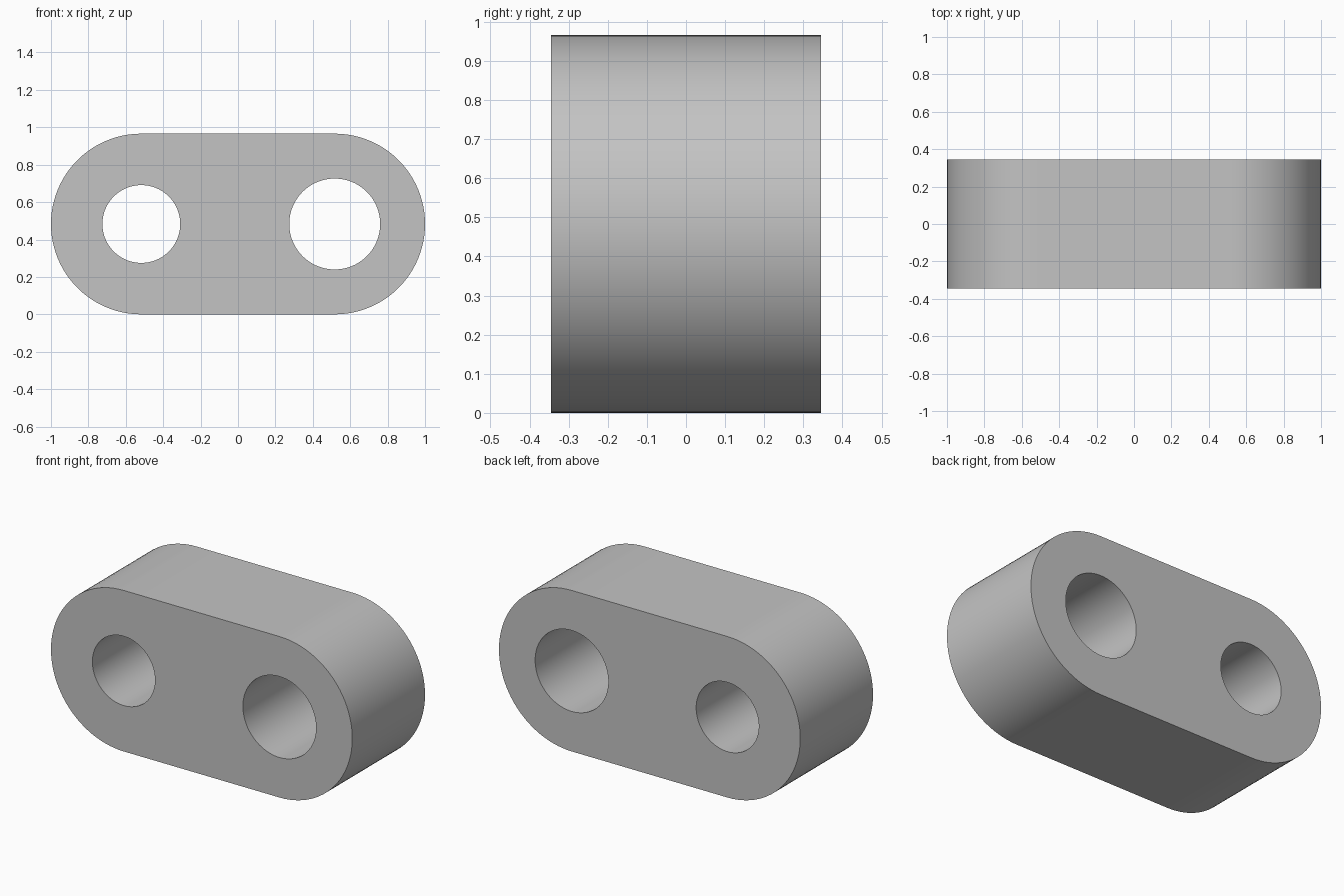
import bpy
import bmesh
from math import cos, sin, pi, radians
from mathutils import Vector

if "Cube" in bpy.data.objects:
    bpy.data.objects.remove(bpy.data.objects["Cube"], do_unlink=True)

RADIUS = 0.483          # rounded end radius, half the height
CENTRE = 1 - RADIUS     # distance of each hole axis from the middle
DEPTH = 0.69
HOLES = ((-CENTRE, 0.208), (CENTRE, 0.243))
STEPS = 48              # segments per half circle

grey = bpy.data.materials.new("plain grey")
grey.use_nodes = True
grey.diffuse_color = (0.55, 0.55, 0.55, 1)
grey.node_tree.nodes["Principled BSDF"].inputs["Base Color"].default_value = grey.diffuse_color


def arc(cx, radius, start, count):
    """Points on the front plane, turning half a circle per STEPS."""
    angles = [start + pi * i / STEPS for i in range(count)]
    return [(cx + radius * cos(a), -DEPTH / 2, RADIUS + radius * sin(a)) for a in angles]


def add_loop(bm, points):
    verts = [bm.verts.new(p) for p in points]
    return [bm.edges.new((v, verts[i - 1])) for i, v in enumerate(verts)]


bm = bmesh.new()

# Rounded outline and the two bores
edges = add_loop(bm, arc(CENTRE, RADIUS, -pi / 2, STEPS + 1)
                 + arc(-CENTRE, RADIUS, pi / 2, STEPS + 1))
for x, radius in HOLES:
    edges += add_loop(bm, arc(x, radius, 0, 2 * STEPS))

# Front face, then extruded to the back
bmesh.ops.triangle_fill(bm, edges=edges, use_beauty=True, normal=Vector((0, -1, 0)))
result = bmesh.ops.extrude_face_region(bm, geom=bm.faces[:], use_keep_orig=True)
moved = [g for g in result["geom"] if isinstance(g, bmesh.types.BMVert)]
bmesh.ops.translate(bm, verts=moved, vec=(0, DEPTH, 0))
bmesh.ops.recalc_face_normals(bm, faces=bm.faces[:])

mesh = bpy.data.meshes.new("link_plate")
bm.to_mesh(mesh)
bm.free()
mesh.materials.append(grey)
plate = bpy.data.objects.new("link_plate", mesh)
bpy.context.collection.objects.link(plate)

# Smooth round walls with crisp rims
bpy.ops.object.select_all(action="DESELECT")
plate.select_set(True)
bpy.context.view_layer.objects.active = plate
bpy.ops.object.shade_smooth_by_angle(angle=radians(30))
